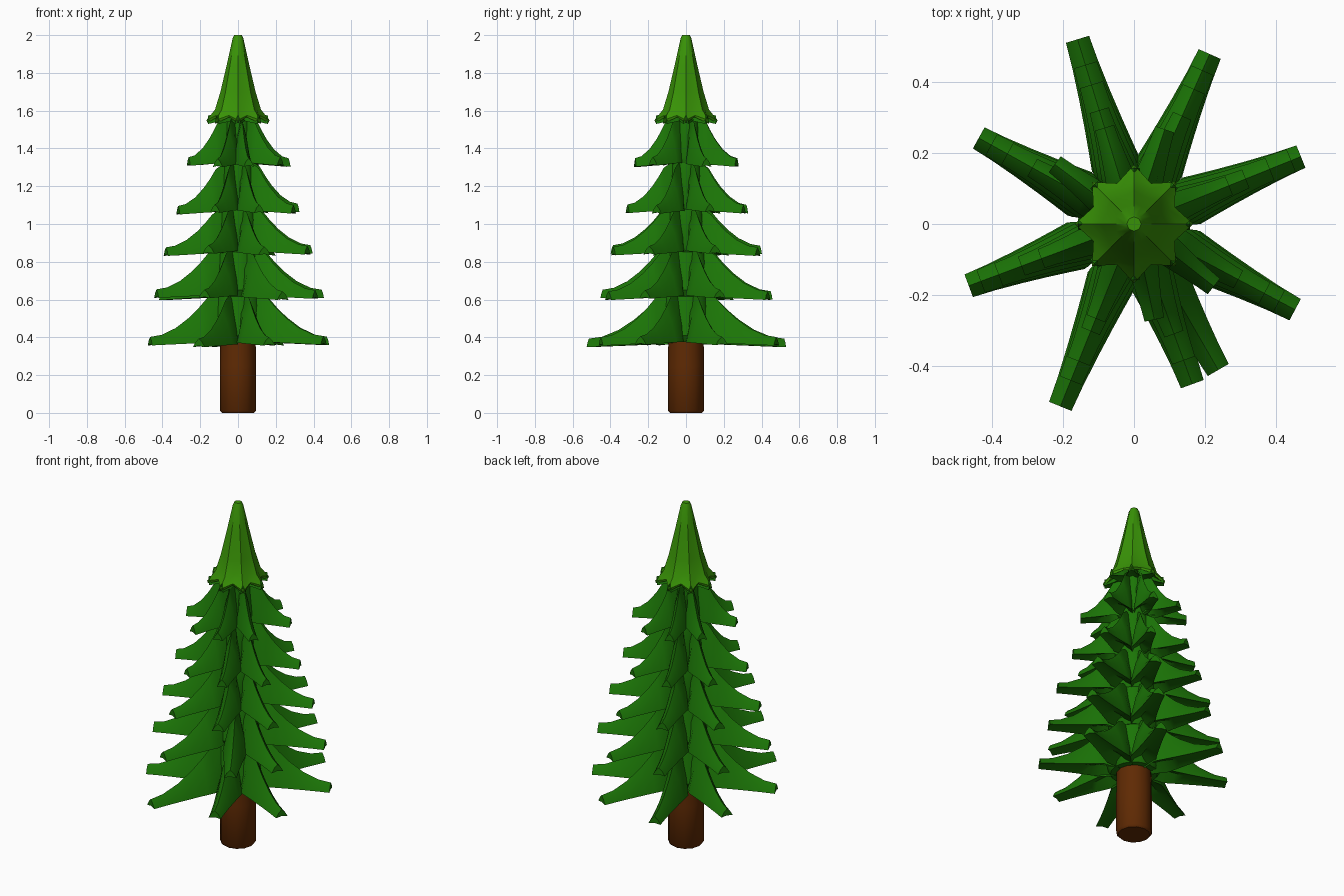
import bpy, bmesh, math, random
from mathutils import Vector

if "Cube" in bpy.data.objects:
    bpy.data.objects.remove(bpy.data.objects["Cube"])

random.seed(4)


def material(name, rgb):
    m = bpy.data.materials.new(name)
    m.diffuse_color = (*rgb, 1)
    m.use_nodes = True
    m.node_tree.nodes["Principled BSDF"].inputs["Base Color"].default_value = m.diffuse_color
    return m


GREEN = material("dark green needles", (0.011, 0.178, 0.002))
LIGHT = material("light green top", (0.040, 0.29, 0.002))
BROWN = material("bark brown", (0.115, 0.023, 0.001))


def finish(bm, name, mat, angle=40):
    bmesh.ops.recalc_face_normals(bm, faces=bm.faces)
    me = bpy.data.meshes.new(name)
    bm.to_mesh(me)
    bm.free()
    me.materials.append(mat)
    ob = bpy.data.objects.new(name, me)
    bpy.context.collection.objects.link(ob)
    bpy.ops.object.select_all(action='DESELECT')
    ob.select_set(True)
    bpy.context.view_layer.objects.active = ob
    bpy.ops.object.shade_smooth_by_angle(angle=math.radians(angle))
    return ob


def loft(bm, rings):
    """Skin a list of equal rings and cap both ends."""
    vs = [[bm.verts.new(p) for p in ring] for ring in rings]
    n = len(vs[0])
    for a, b in zip(vs, vs[1:]):
        for i in range(n):
            j = (i + 1) % n
            bm.faces.new((a[i], a[j], b[j], b[i]))
    bm.faces.new(vs[0])
    bm.faces.new(vs[-1])


def circle(r, z, n):
    return [(r * math.cos(math.tau * i / n), r * math.sin(math.tau * i / n), z)
            for i in range(n)]


def branch(bm, angle, r0, length, zb, height, width, tip):
    """Folded, drooping branch: ridge on top, slightly hollow underneath."""
    a = math.radians(angle)
    out = Vector((math.cos(a), math.sin(a), 0))
    side = Vector((-out.y, out.x, 0))
    up = Vector((0, 0, 1))
    rings = []
    for t in (-0.35, 0, 0.15, 0.32, 0.55, 0.8, 1):
        k = max(t, 0)
        r = r0 + (length - r0) * t if t >= 0 else r0 * 0.5
        top = zb + 0.045 + (height - 0.045) * (1 - k) ** 1.85
        if t < 0:
            top += 0.04
        low = zb + 0.015 * (1 - k)
        w = min(r * 0.42, tip + (width - tip) * (1 - k) ** 1.4)
        base = out * r
        shoulder = low + (top - low) * 0.6
        rings.append([base + up * top,
                      base + side * w * 0.55 + up * shoulder,
                      base + side * w + up * low,
                      base + up * (low + (top - low) * 0.15),
                      base - side * w + up * low,
                      base - side * w * 0.55 + up * shoulder])
    loft(bm, rings)


# Trunk
bm = bmesh.new()
loft(bm, [circle(0.085, 0, 12), circle(0.096, 0.012, 12),
          circle(0.096, 0.25, 12), circle(0.09, 0.55, 12)])
finish(bm, "trunk", BROWN, 45)

# Branch tiers: bottom z, branch length, height, inner radius, core top radius, width
ARMS = [22, 66, 107, 151, 200.5, 248, 290, 332]
TIERS = [
    (0.36, 0.51, 0.25, 0.175, 0.13, 0.070),
    (0.60, 0.47, 0.24, 0.165, 0.12, 0.068),
    (0.835, 0.41, 0.22, 0.145, 0.105, 0.062),
    (1.055, 0.335, 0.24, 0.125, 0.09, 0.055),
    (1.305, 0.283, 0.25, 0.105, 0.07, 0.046),
]
BOTTOM_LENGTHS = [0.507, 0.524, 0.544, 0.50, 0.497, 0.554, 0.48, 0.514]
TURNED = {(1, 6): 10, (4, 6): -8, (4, 7): -10, (4, 1): 6, (4, 3): -8}
for n, (zb, length, height, r0, rtop, width) in enumerate(TIERS):
    bm = bmesh.new()
    loft(bm, [circle(r0 * 0.72, zb + 0.015, 16), circle(r0 * 0.85, zb + 0.05, 16),
              circle(rtop * 0.85, zb + height + 0.03, 16)])
    for i, ang in enumerate(ARMS):
        reach = BOTTOM_LENGTHS[i] if n == 0 else length * random.uniform(0.97, 1.02)
        drop = -0.012 if (n == 0 and i in (2, 5)) else random.uniform(-0.005, 0.01)
        branch(bm, ang + TURNED.get((n, i), 0), r0, reach, zb + drop,
               height, width, 0.034 if n < 3 else 0.028)
    finish(bm, f"branch_tier_{n + 1}", GREEN)

# Small dark skirt under the top
bm = bmesh.new()
for i in range(8):
    branch(bm, 45 * i, 0.085, 0.158, 1.53, 0.08, 0.036, 0.016)
finish(bm, "top_skirt", GREEN)

# Light pointed top with eight hanging tips
bm = bmesh.new()


def star(tip_r, tip_z, dip_r, dip_z):
    pts = []
    for i in range(16):
        a = math.tau * i / 16
        r, z = (tip_r, tip_z) if i % 2 == 0 else (dip_r, dip_z)
        pts.append((r * math.cos(a), r * math.sin(a), z))
    return pts


loft(bm, [star(0.07, 1.60, 0.07, 1.60), star(0.162, 1.535, 0.12, 1.565),
          star(0.167, 1.55, 0.124, 1.575), star(0.122, 1.605, 0.105, 1.615),
          star(0.093, 1.70, 0.083, 1.70), star(0.060, 1.84, 0.054, 1.84),
          star(0.028, 1.985, 0.026, 1.985), star(0.020, 2.0, 0.019, 2.0)])
finish(bm, "tree_top", LIGHT)
